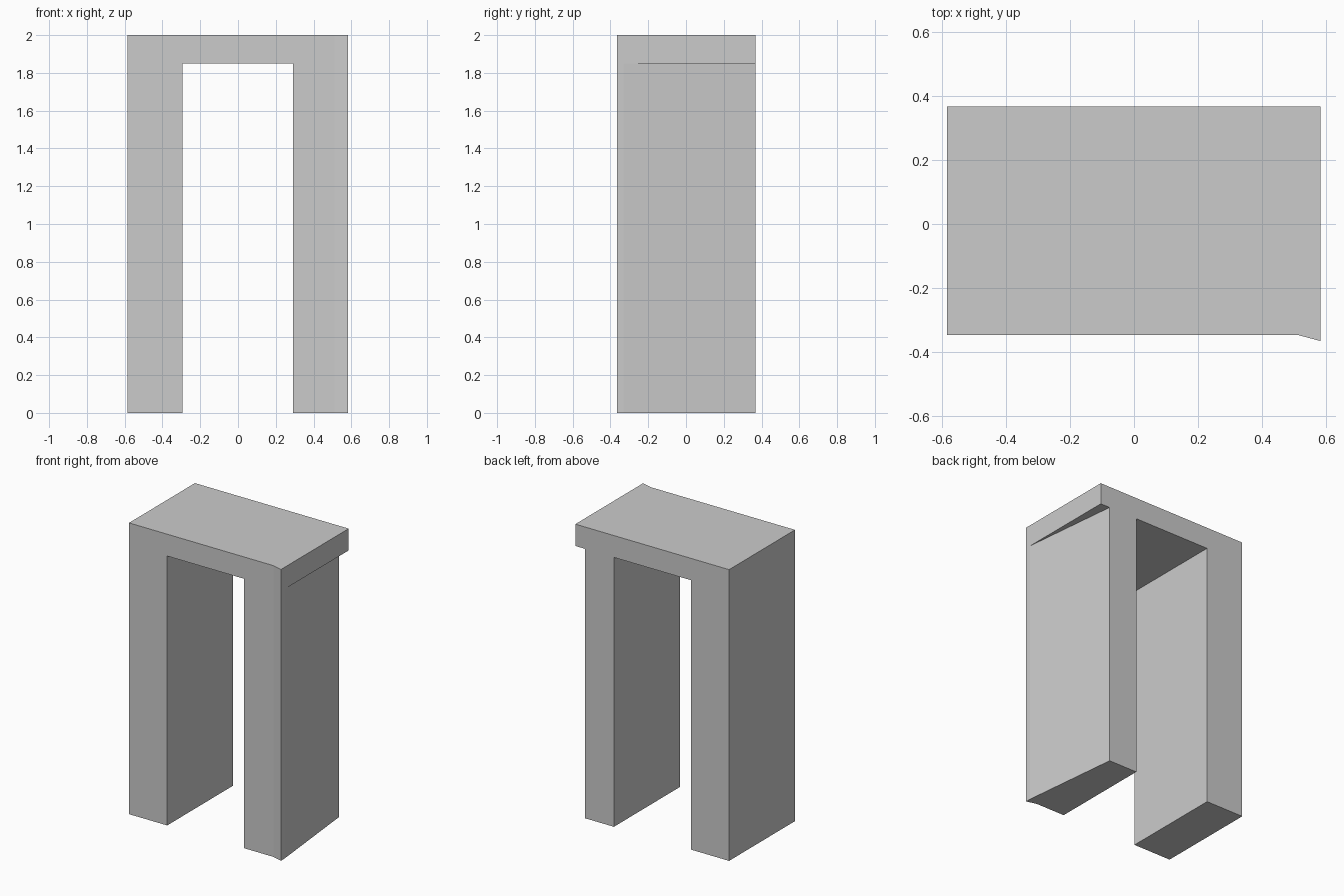
import bpy
import bmesh

cube = bpy.data.objects.get("Cube")
if cube:
    bpy.data.objects.remove(cube, do_unlink=True)

grey = bpy.data.materials.new("plain grey")
grey.use_nodes = True
colour = (0.6, 0.6, 0.6, 1)
grey.diffuse_color = colour
grey.node_tree.nodes["Principled BSDF"].inputs["Base Color"].default_value = colour

HEIGHT, UNDERSIDE = 2.0, 1.85
LEFT, RIGHT = 0.583, -0.585
FRONT, BACK, LIP = -0.347, 0.368, -0.366


def prism(name, outline, bottom, top):
    """Extrude a plan outline upwards between two heights."""
    bm = bmesh.new()
    base = bm.faces.new([bm.verts.new((x, y, bottom)) for x, y in outline])
    extruded = bmesh.ops.extrude_face_region(bm, geom=[base])["geom"]
    for v in extruded:
        if isinstance(v, bmesh.types.BMVert):
            v.co.z = top
    bmesh.ops.recalc_face_normals(bm, faces=bm.faces)
    mesh = bpy.data.meshes.new(name)
    bm.to_mesh(mesh)
    bm.free()
    mesh.materials.append(grey)
    obj = bpy.data.objects.new(name, mesh)
    bpy.context.collection.objects.link(obj)
    return obj


# Front corner that flares forward, shared by the slab and the left leg
flare = [(0.512, FRONT), (LEFT, LIP)]

# Top slab
prism("top_slab", [(RIGHT, FRONT)] + flare + [(LEFT, BACK), (RIGHT, BACK)],
      UNDERSIDE, HEIGHT)

# Straight right leg
prism("right_leg", [(RIGHT, FRONT), (-0.295, FRONT), (-0.295, BACK), (RIGHT, BACK)],
      0, UNDERSIDE)

# Left leg, its outer side tapering inwards towards the back
prism("left_leg", [(0.29, FRONT)] + flare + [(LEFT, -0.33), (0.51, BACK), (0.29, BACK)],
      0, UNDERSIDE)
